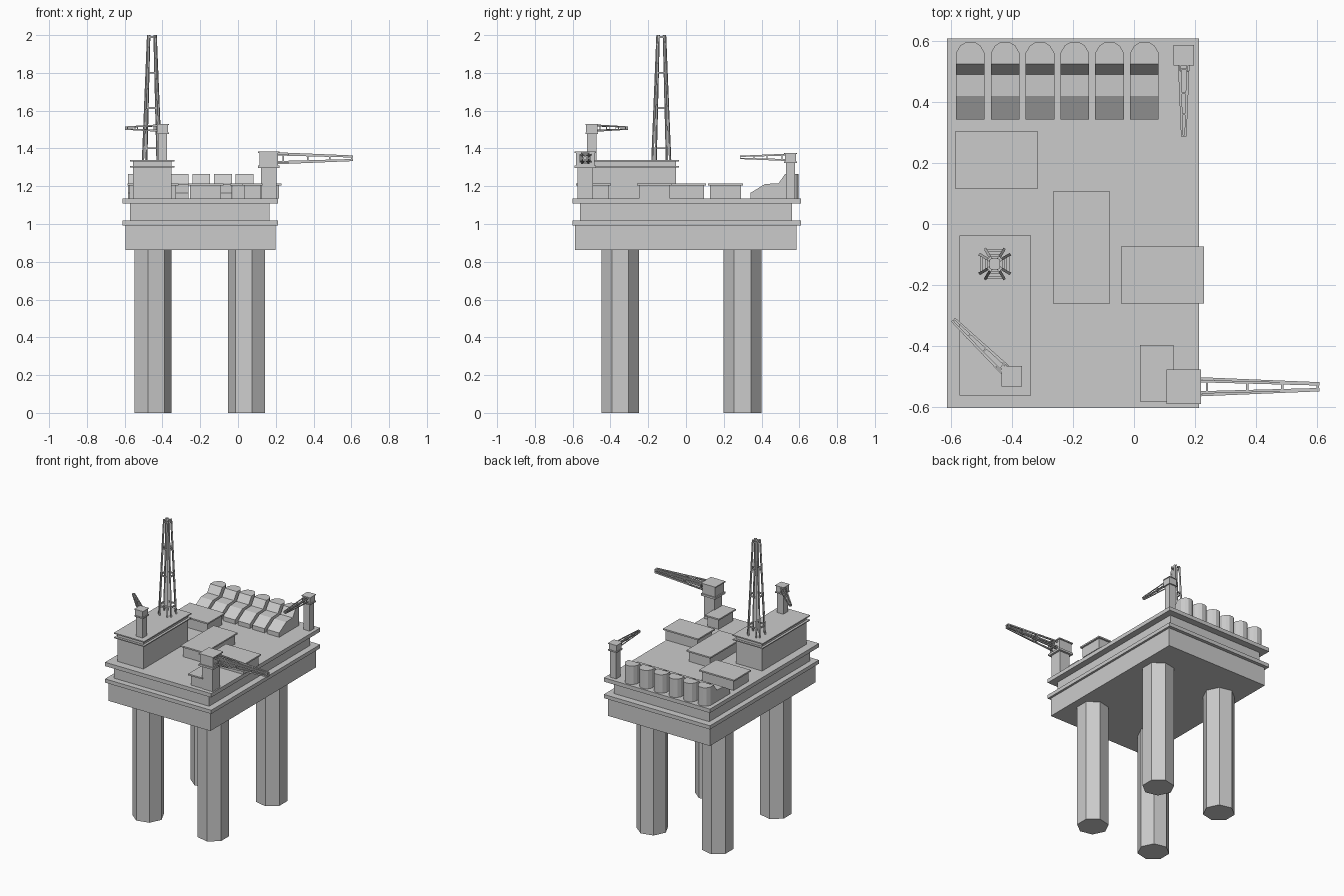
import bpy, bmesh
from math import cos, sin, pi, radians
from mathutils import Vector, Matrix

if "Cube" in bpy.data.objects:
    bpy.data.objects.remove(bpy.data.objects["Cube"])


def finish(name, bm):
    bmesh.ops.recalc_face_normals(bm, faces=bm.faces)
    mesh = bpy.data.meshes.new(name)
    bm.to_mesh(mesh)
    bm.free()
    obj = bpy.data.objects.new(name, mesh)
    bpy.context.collection.objects.link(obj)
    return obj


def add_box(bm, x, y, z):
    """Box from (min, max) ranges."""
    size = [b - a for a, b in (x, y, z)]
    mid = [(a + b) / 2 for a, b in (x, y, z)]
    bmesh.ops.create_cube(bm, size=1, matrix=Matrix.Translation(mid) @ Matrix.Diagonal((*size, 1)))


def box(name, x, y, z):
    bm = bmesh.new()
    add_box(bm, x, y, z)
    finish(name, bm)


def inset(r, d):
    return (r[0] + d, r[1] - d)


def bar(bm, a, b, t):
    d = b - a
    rot = d.to_track_quat('Z', 'Y').to_matrix().to_4x4()
    bmesh.ops.create_cube(bm, size=1, matrix=Matrix.Translation((a + b) / 2) @ rot
                          @ Matrix.Diagonal((t, t, d.length, 1)))


def truss(name, start, d, length, base, tip, t):
    """Tapered lattice of four ladder sides; base and tip are (distance, half width)."""
    bm = bmesh.new()
    u = Vector((1, 0, 0)) if abs(d.z) > 0.9 else Vector((0, 0, 1))
    v = d.cross(u)

    def point(f, out, side, s):
        dist = base[0] + (tip[0] - base[0]) * f
        half = base[1] + (tip[1] - base[1]) * f
        return start + d * length * f + out * dist + side * half * s

    for out, side in ((u, v), (v, u), (-u, v), (-v, u)):
        for s in (-1, 1):
            bar(bm, point(0, out, side, s), point(1, out, side, s), t)
        for f in (0.1, 0.42, 0.7, 0.985):
            bar(bm, point(f, out, side, -1), point(f, out, side, 1), t)
    finish(name, bm)


def crane(name, x, y, foot, top, s, angle):
    """Pedestal, cab between two thin plates, and lattice boom."""
    bm = bmesh.new()
    for half, z0, z1 in ((0.041, foot, top - 0.085 * s), (0.056, top - 0.088 * s, top - 0.074 * s),
                         (0.049, top - 0.074 * s, top - 0.008 * s), (0.056, top - 0.008 * s, top)):
        h = half * s
        add_box(bm, (x - h, x + h), (y - h, y + h), (z0, z1))
    finish(name + "_tower", bm)
    d = Vector((cos(radians(angle)), sin(radians(angle)), 0))
    start = Vector((x, y, top - 0.037 * s)) + d * 0.035 * s
    truss(name + "_boom", start, d, 0.41 * s,
          (0.028 * s, 0.019 * s), (0.011 * s, 0.008 * s), 0.008 * s)


# Seven-sided legs, mirrored left to right
for side, cx, turn in (("left", -0.454, 0), ("right", 0.05, pi)):
    for end, cy in (("front", -0.348), ("back", 0.30)):
        bm = bmesh.new()
        ring = [bm.verts.new((cx + 0.103 * cos(turn + i * 2 * pi / 7),
                              cy + 0.103 * sin(turn + i * 2 * pi / 7), 0)) for i in range(7)]
        face = bm.faces.new(ring)
        top = bmesh.ops.extrude_face_region(bm, geom=[face])["geom"]
        bmesh.ops.translate(bm, vec=(0, 0, 0.87), verts=[v for v in top if isinstance(v, bmesh.types.BMVert)])
        finish(f"{end}_{side}_leg", bm)

# Hull and decks
box("lower_hull", (-0.596, 0.198), (-0.588, 0.585), (0.863, 0.992))
box("lower_deck_plate", (-0.612, 0.213), (-0.602, 0.608), (0.992, 1.018))
box("middle_hull", (-0.573, 0.168), (-0.56, 0.56), (1.018, 1.108))
box("upper_deck_plate", (-0.612, 0.213), (-0.602, 0.608), (1.108, 1.135))

DECK = 1.135

# Deck houses with overhanging roofs
for name, x, y in (("back_house", (-0.586, -0.315), (0.116, 0.303)),
                   ("middle_house", (-0.265, -0.078), (-0.26, 0.107)),
                   ("right_house", (-0.042, 0.23), (-0.26, -0.074)),
                   ("crane_house", (0.02, 0.13), (-0.582, -0.396))):
    box(name + "_walls", inset(x, 0.012), inset(y, 0.012), (DECK, 1.205))
    box(name + "_roof", x, y, (1.205, 1.215))

# Derrick building with double rim
bx, by = (-0.571, -0.337), (-0.562, -0.037)
box("derrick_house_walls", inset(bx, 0.016), inset(by, 0.016), (DECK, 1.332))
box("derrick_house_lower_rim", bx, by, (1.3, 1.307))
box("derrick_house_roof", bx, by, (1.33, 1.338))

# Derrick
truss("derrick", Vector((-0.456, -0.131, 1.335)), Vector((0, 0, 1)), 0.665,
      (0.047, 0.03), (0.02, 0.014), 0.009)

# Cranes
crane("front_crane", 0.163, -0.533, DECK, 1.385, 1.0, 0)
crane("back_crane", 0.163, 0.553, DECK, 1.375, 0.6, -90)
crane("roof_crane", -0.4, -0.499, 1.335, 1.53, 0.6, 136)

# Row of stepped pods: stations of (y, half width, top height)
STATIONS = ((0.342, 0.047, 1.165), (0.419, 0.047, 1.212), (0.49, 0.047, 1.215), (0.524, 0.047, 1.264),
            (0.56, 0.047, 1.264), (0.584, 0.033, 1.264), (0.596, 0.014, 1.264))
for i in range(6):
    cx = -0.536 + 0.114 * i
    bm = bmesh.new()
    rings = [[bm.verts.new(p) for p in ((cx - w, y, DECK), (cx + w, y, DECK), (cx + w, y, z), (cx - w, y, z))]
             for y, w, z in STATIONS]
    for a, b in zip(rings, rings[1:]):
        for k in range(4):
            bm.faces.new((a[k], a[(k + 1) % 4], b[(k + 1) % 4], b[k]))
    bm.faces.new(rings[0])
    bm.faces.new(rings[-1])
    finish(f"pod_{i + 1}", bm)
